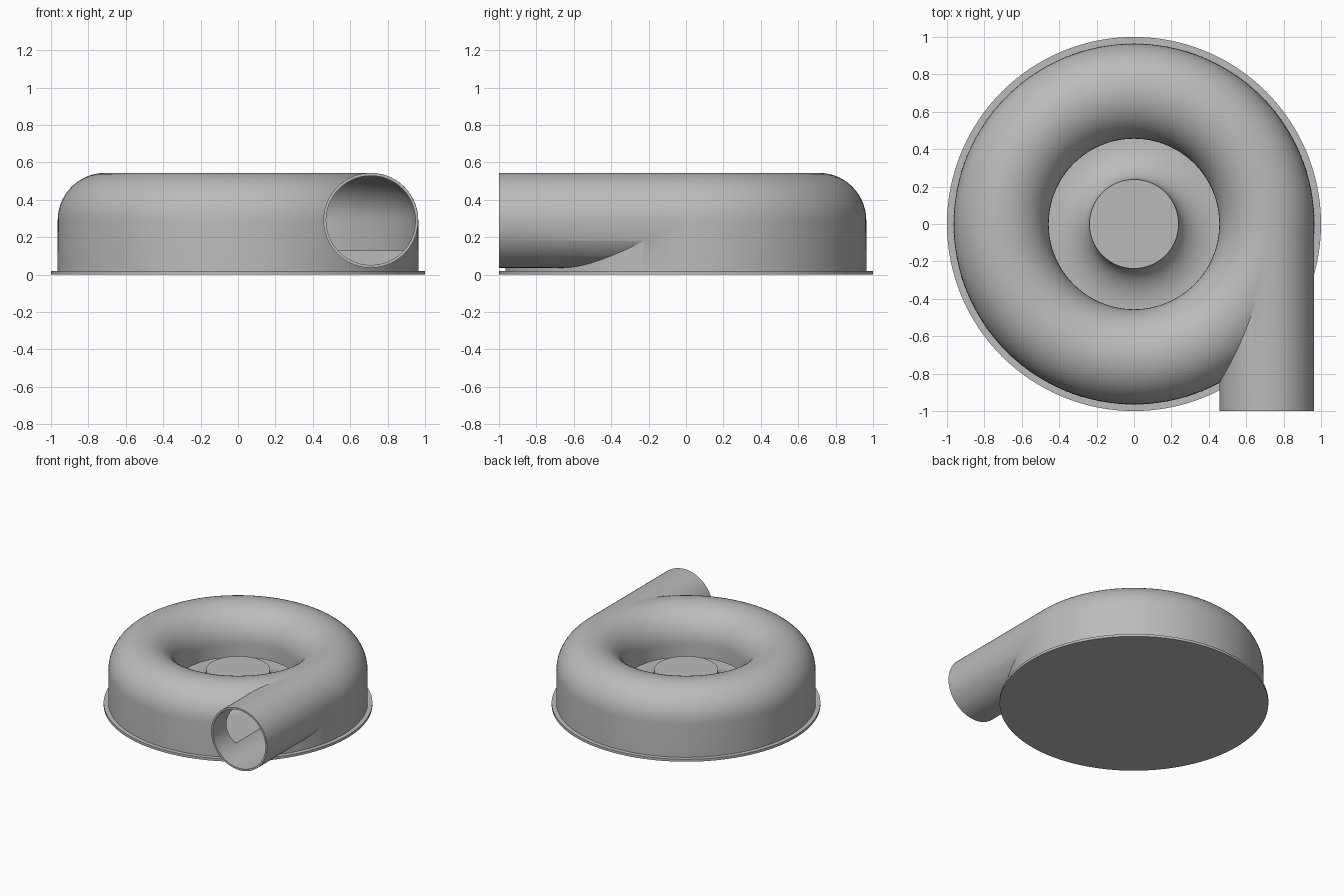
import bpy, bmesh
from math import sin, cos, pi, radians
from mathutils import Matrix

cube = bpy.data.objects.get("Cube")
if cube:
    bpy.data.objects.remove(cube, do_unlink=True)

SEGS = 128
TUBE_X, TUBE_Z = 0.71, 0.29

grey = bpy.data.materials.new("plain grey")
grey.use_nodes = True
grey.diffuse_color = (0.5, 0.5, 0.5, 1)
grey.node_tree.nodes["Principled BSDF"].inputs["Base Color"].default_value = (0.5, 0.5, 0.5, 1)


def make_object(name, bm):
    bmesh.ops.recalc_face_normals(bm, faces=bm.faces)
    mesh = bpy.data.meshes.new(name)
    bm.to_mesh(mesh)
    bm.free()
    mesh.materials.append(grey)
    obj = bpy.data.objects.new(name, mesh)
    bpy.context.collection.objects.link(obj)
    return obj


def revolve(name, profile):
    """Spin a closed (radius, height) outline around z; radius 0 gives a pole."""
    bm = bmesh.new()
    rings = []
    for r, z in profile:
        if r == 0:
            rings.append([bm.verts.new((0, 0, z))] * SEGS)
        else:
            rings.append([bm.verts.new((r * cos(2 * pi * i / SEGS), r * sin(2 * pi * i / SEGS), z))
                          for i in range(SEGS)])
    for a, b in zip(rings, rings[1:] + rings[:1]):
        for i in range(SEGS):
            j = (i + 1) % SEGS
            corners = list(dict.fromkeys((a[i], a[j], b[j], b[i])))
            if len(corners) > 2:
                bm.faces.new(corners)
    return make_object(name, bm)


def pipe(name, radius, y0, y1):
    bm = bmesh.new()
    place = (Matrix.Translation((TUBE_X, (y0 + y1) / 2, TUBE_Z))
             @ Matrix.Rotation(radians(90), 4, 'X'))
    bmesh.ops.create_cone(bm, cap_ends=True, segments=72, radius1=radius,
                          radius2=radius, depth=y1 - y0, matrix=place)
    return make_object(name, bm)


def boolean(target, tool, operation):
    tool.hide_render = True
    mod = target.modifiers.new(operation.lower(), 'BOOLEAN')
    mod.object, mod.operation, mod.solver = tool, operation, 'EXACT'
    bpy.context.view_layer.objects.active = target
    bpy.ops.object.modifier_apply(modifier=mod.name)
    bpy.data.objects.remove(tool, do_unlink=True)


def arch(radius, steps=28):
    """Half circle from the outer wall over to the inner lip."""
    return [(TUBE_X + radius * cos(pi * i / steps), TUBE_Z + radius * sin(pi * i / steps))
            for i in range(steps + 1)]


# Volute housing: rounded ring with a tangential outlet, hollowed out
housing = revolve("volute_housing", [(0.46, 0.01), (0.965, 0.01)] + arch(0.254))
boolean(housing, pipe("outlet_solid", 0.2535, -1, 0), 'UNION')
cavity = revolve("cavity_cutter", [(0.44, 0.13), (0.95, 0.13)] + arch(0.24)
                 + [(0.47, 0.18), (0.44, 0.18)])
boolean(housing, cavity, 'DIFFERENCE')
boolean(housing, pipe("bore_cutter", 0.2385, -1.1, -0.002), 'DIFFERENCE')

# Central hub flaring into the floor
flare = [(0.462 - 0.224 * cos(pi / 2 * i / 14), 0.29 - 0.16 * sin(pi / 2 * i / 14))
         for i in range(15)]
hub = revolve("hub", [(0, 0.01), (0, 0.29)] + flare + [(0.462, 0.01)])

# Base plate
base = revolve("base_plate", [(0, 0), (1, 0), (1, 0.02), (0, 0.02)])

# Smooth curves, crisp edges
for obj in (housing, hub, base):
    bpy.ops.object.select_all(action='DESELECT')
    obj.select_set(True)
    bpy.context.view_layer.objects.active = obj
    bpy.ops.object.shade_smooth_by_angle(angle=radians(30))
